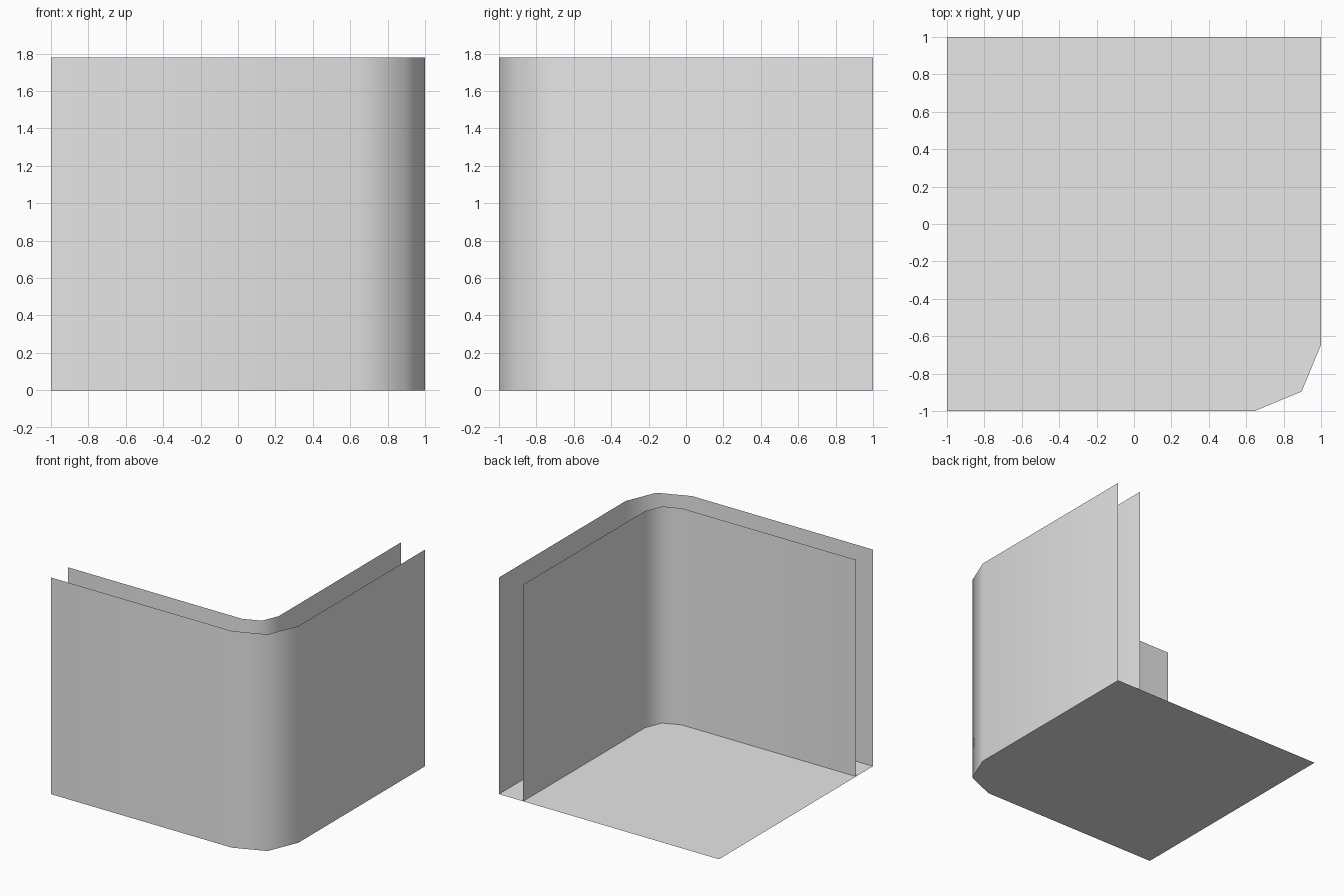
import bpy, bmesh, math

cube = bpy.data.objects.get("Cube")
if cube:
    bpy.data.objects.remove(cube, do_unlink=True)

HEIGHT = 1.78

grey = bpy.data.materials.new("light_grey")
grey.use_nodes = True
grey.diffuse_color = (0.8, 0.8, 0.8, 1)
grey.node_tree.nodes["Principled BSDF"].inputs["Base Color"].default_value = (0.8, 0.8, 0.8, 1)


def corner_path(inset, radius, segments=2):
    """Plan line along the front, round the front left corner and back along the side."""
    edge = 1 - inset
    centre = edge - radius
    path = [(-1, -edge)]
    for i in range(segments + 1):
        a = math.radians(-90 + 90 * i / segments)
        path.append((centre + radius * math.cos(a), -centre + radius * math.sin(a)))
    path.append((edge, 1))
    return path


def finish(name, bm):
    mesh = bpy.data.meshes.new(name)
    bm.to_mesh(mesh)
    bm.free()
    mesh.materials.append(grey)
    obj = bpy.data.objects.new(name, mesh)
    bpy.context.collection.objects.link(obj)
    return obj


def add_wall(name, path):
    """Thin upright sheet following the plan line."""
    bm = bmesh.new()
    low = [bm.verts.new((x, y, 0)) for x, y in path]
    high = [bm.verts.new((x, y, HEIGHT)) for x, y in path]
    for i in range(len(path) - 1):
        bm.faces.new((low[i], low[i + 1], high[i + 1], high[i]))
    obj = finish(name, bm)
    bpy.ops.object.select_all(action="DESELECT")
    obj.select_set(True)
    bpy.context.view_layer.objects.active = obj
    bpy.ops.object.shade_smooth_by_angle(angle=math.radians(60))


# Two nested walls
outer = corner_path(0, 0.355)
add_wall("outer_wall", outer)
add_wall("inner_wall", corner_path(0.22, 0.195))

# Floor with the same rounded corner
bm = bmesh.new()
bm.faces.new([bm.verts.new((x, y, 0)) for x, y in outer + [(-1, 1)]])
finish("floor", bm)
